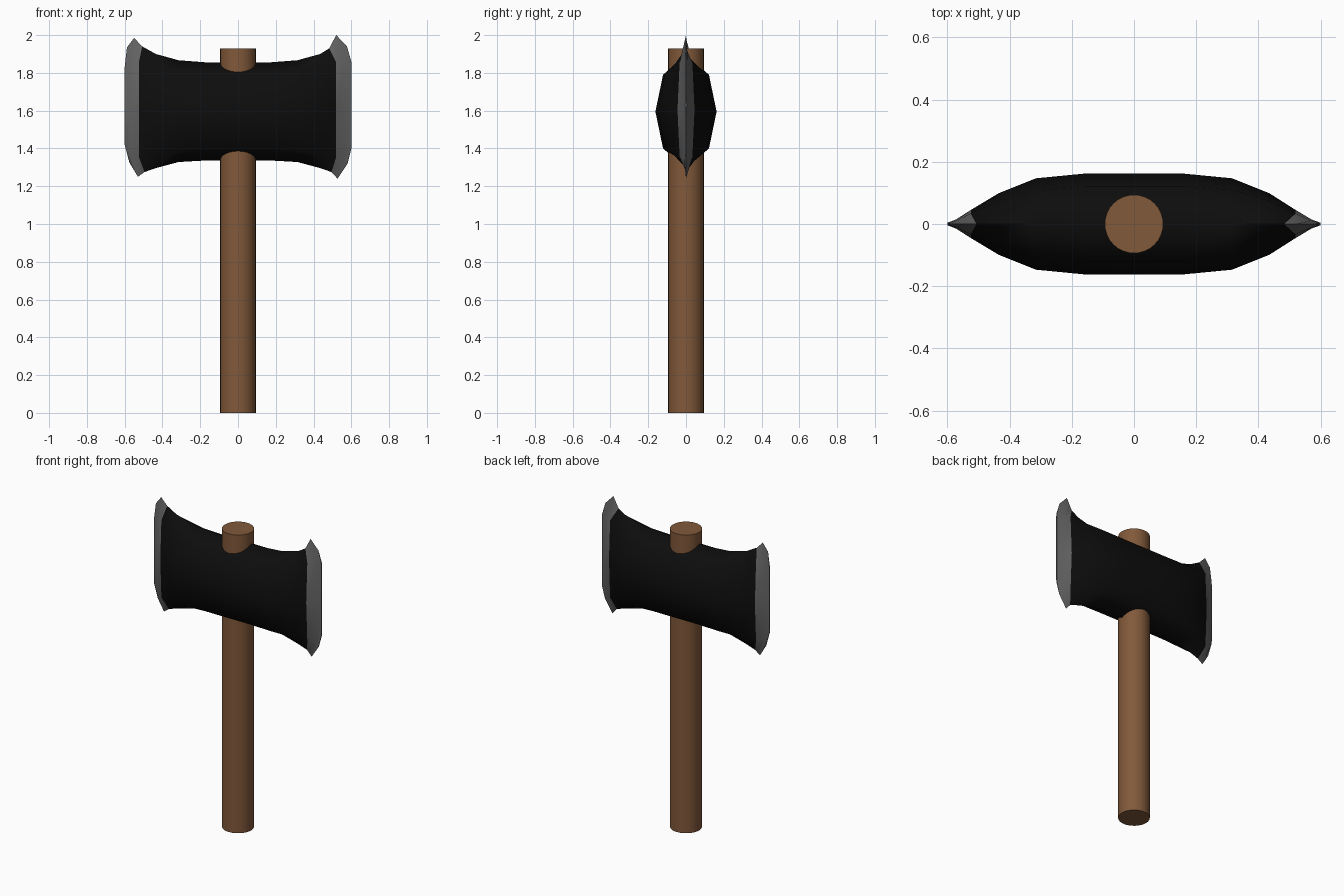
import bpy
import bmesh
import math

cube = bpy.data.objects.get("Cube")
if cube:
    bpy.data.objects.remove(cube, do_unlink=True)


def material(name, rgb):
    mat = bpy.data.materials.new(name)
    mat.use_nodes = True
    mat.diffuse_color = (*rgb, 1)
    bsdf = mat.node_tree.nodes["Principled BSDF"]
    bsdf.inputs["Base Color"].default_value = (*rgb, 1)
    bsdf.inputs["Roughness"].default_value = 0.7
    return mat


wood = material("brown wood", (0.22, 0.10, 0.042))
iron = material("black iron", (0.004, 0.004, 0.004))
steel = material("grey steel", (0.125, 0.125, 0.125))


def smooth(obj, degrees):
    bpy.ops.object.select_all(action="DESELECT")
    obj.select_set(True)
    bpy.context.view_layer.objects.active = obj
    bpy.ops.object.shade_smooth_by_angle(angle=math.radians(degrees))


def ring(side, tip_x, body_x, half_y, top, shoulder, low, bottom, bottom_x=None):
    """Eight-sided cross-section: top and bottom ridges, three points per face."""
    mid = (shoulder + low) / 2
    face = [(body_x, 0.75 * half_y, shoulder), (body_x, half_y, mid),
            (body_x, 0.75 * half_y, low)]
    pts = [(tip_x, 0, top)] + face
    pts.append((tip_x if bottom_x is None else bottom_x, 0, bottom))
    pts += [(x, -y, z) for x, y, z in reversed(face)]
    return [(side * x, y, z) for x, y, z in pts]


def half_body(side):
    """Sections of the iron body from the middle outwards."""
    return [ring(side, 0.16, 0.16, 0.162, 1.855, 1.79, 1.40, 1.337),
            ring(side, 0.315, 0.315, 0.147, 1.867, 1.80, 1.39, 1.328),
            ring(side, 0.435, 0.435, 0.099, 1.90, 1.825, 1.375, 1.296)]


# Cutting edges: collar, flared points, thin outer rim
right_edge = [ring(-1, 0.507, 0.525, 0.045, 1.94, 1.855, 1.355, 1.275, 0.495),
              ring(-1, 0.55, 0.572, 0.015, 1.985, 1.85, 1.36, 1.25, 0.53),
              ring(-1, 0.588, 0.60, 0.004, 1.935, 1.83, 1.42, 1.325, 0.575)]
left_edge = [ring(1, 0.483, 0.52, 0.045, 1.93, 1.855, 1.355, 1.275, 0.495),
             ring(1, 0.52, 0.57, 0.015, 2.0, 1.86, 1.35, 1.24, 0.527),
             ring(1, 0.577, 0.60, 0.004, 1.94, 1.86, 1.40, 1.32, 0.58)]

# Axe head: one loft, steel outside the collars
sections = (right_edge[::-1] + half_body(-1)[::-1] + half_body(1) + left_edge)
bm = bmesh.new()
loops = [[bm.verts.new(p) for p in sec] for sec in sections]
for i, (a, b) in enumerate(zip(loops, loops[1:])):
    is_steel = i < 2 or i >= len(loops) - 3
    for j in range(len(a)):
        k = (j + 1) % len(a)
        bm.faces.new((a[j], a[k], b[k], b[j])).material_index = int(is_steel)
for end in (loops[0], loops[-1]):
    bm.faces.new(end).material_index = 1
bmesh.ops.recalc_face_normals(bm, faces=bm.faces)
mesh = bpy.data.meshes.new("axe_head")
bm.to_mesh(mesh)
bm.free()
mesh.materials.append(iron)
mesh.materials.append(steel)
head = bpy.data.objects.new("axe_head", mesh)
bpy.context.collection.objects.link(head)
smooth(head, 60)

# Handle: plain round shaft through the head
bpy.ops.mesh.primitive_cylinder_add(vertices=32, radius=0.094, depth=1.93,
                                    location=(0, 0, 0.965))
handle = bpy.context.object
handle.name = "handle"
handle.data.materials.append(wood)
smooth(handle, 40)
